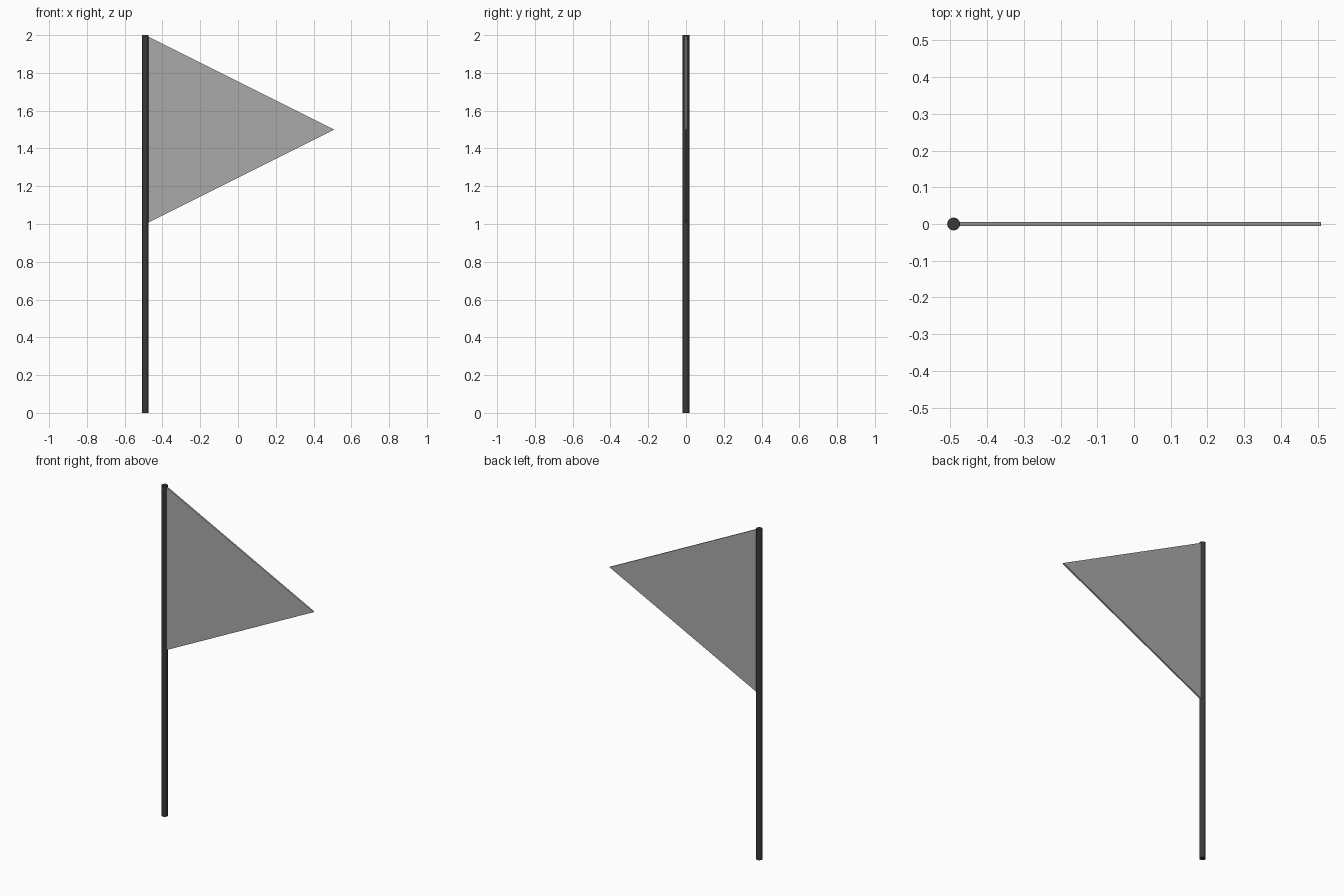
import bpy, bmesh

if "Cube" in bpy.data.objects:
    bpy.data.objects.remove(bpy.data.objects["Cube"])

POLE_X, POLE_R, TIP_X, HALF_T = -0.491, 0.0175, 0.509, 0.005


def paint(obj, name, value):
    mat = bpy.data.materials.new(name)
    mat.diffuse_color = (value, value, value, 1)
    mat.use_nodes = True
    mat.node_tree.nodes["Principled BSDF"].inputs["Base Color"].default_value = mat.diffuse_color
    obj.data.materials.append(mat)


# Pole: slim upright cylinder
bpy.ops.mesh.primitive_cylinder_add(vertices=16, radius=POLE_R, depth=2,
                                    location=(POLE_X, 0, 1))
pole = bpy.context.object
pole.name = "pole"
bpy.ops.object.shade_smooth_by_angle()
paint(pole, "dark_pole", 0.04)

# Pennant: thin triangular plate starting at the pole axis
bm = bmesh.new()
outline = [(POLE_X, 1.0), (TIP_X, 1.5), (POLE_X, 2.0)]
face = bm.faces.new([bm.verts.new((x, -HALF_T, z)) for x, z in outline])
ext = bmesh.ops.extrude_face_region(bm, geom=[face])
bmesh.ops.translate(bm, vec=(0, 2 * HALF_T, 0),
                    verts=[g for g in ext["geom"] if isinstance(g, bmesh.types.BMVert)])
bmesh.ops.recalc_face_normals(bm, faces=bm.faces)
mesh = bpy.data.meshes.new("pennant")
bm.to_mesh(mesh)
bm.free()
pennant = bpy.data.objects.new("pennant", mesh)
bpy.context.collection.objects.link(pennant)
paint(pennant, "grey_cloth", 0.4)
